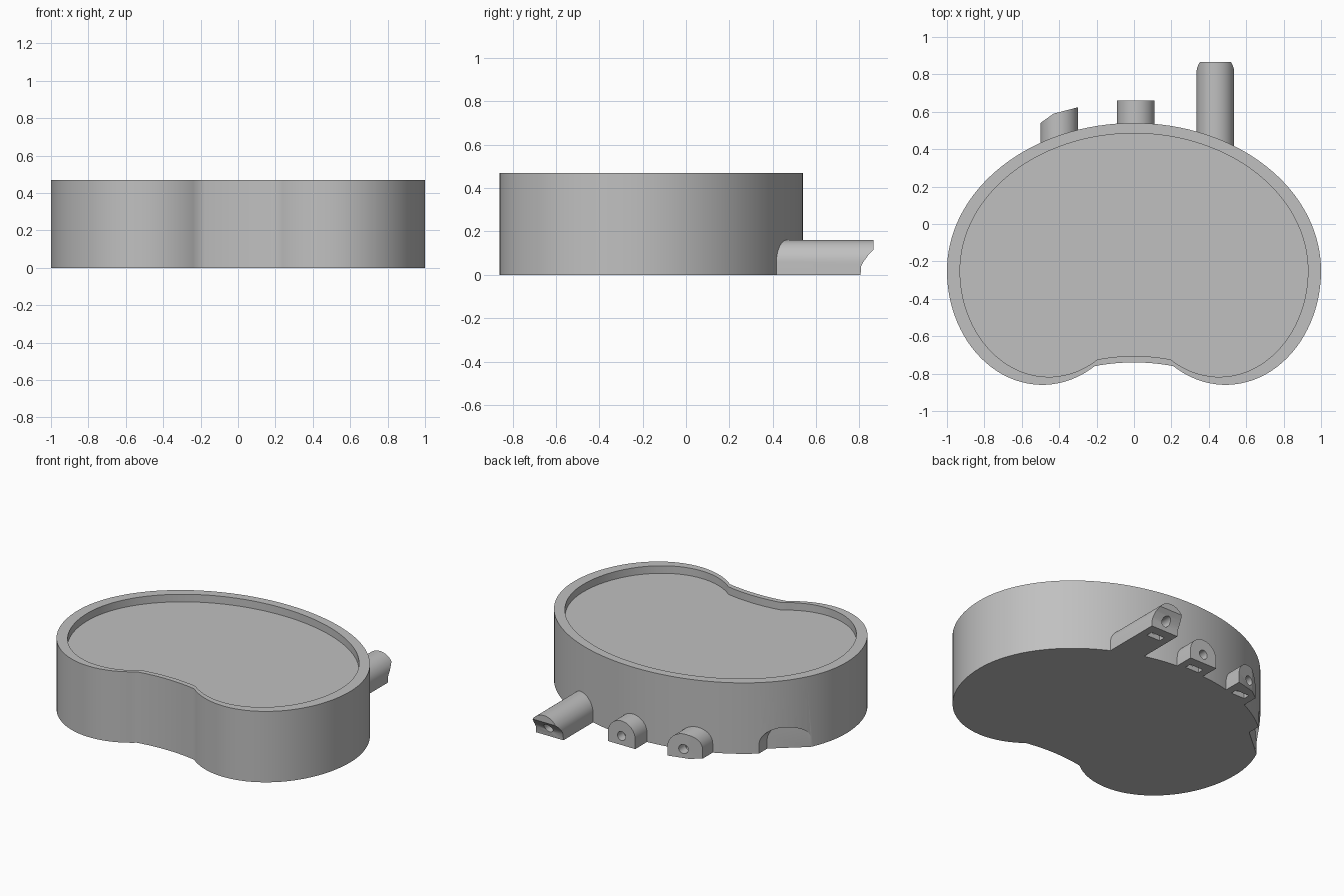
import bpy, bmesh
from math import sin, cos, pi, acos, sqrt

cube = bpy.data.objects.get("Cube")
if cube:
    bpy.data.objects.remove(cube, do_unlink=True)

grey = bpy.data.materials.new("plain grey")
grey.use_nodes = True
grey.diffuse_color = (0.53, 0.53, 0.53, 1)
grey.node_tree.nodes["Principled BSDF"].inputs["Base Color"].default_value = grey.diffuse_color


def prism(name, profile, axis, lo, hi, slant=0, centre=0):
    """Extrude a 2D profile along an axis; slant shears the lower end across x."""
    place = {"x": lambda a, b, d: (d, a, b),
             "y": lambda a, b, d: (a, d, b),
             "z": lambda a, b, d: (a, b, d)}[axis]
    bm = bmesh.new()
    ends = [[bm.verts.new(place(a, b, d + s * (a - centre))) for a, b in profile]
            for d, s in ((lo, slant), (hi, 0))]
    n = len(profile)
    for ring in ends:
        bm.faces.new(ring)
    for i in range(n):
        j = (i + 1) % n
        bm.faces.new((ends[0][i], ends[0][j], ends[1][j], ends[1][i]))
    bmesh.ops.recalc_face_normals(bm, faces=bm.faces)
    mesh = bpy.data.meshes.new(name)
    bm.to_mesh(mesh)
    bm.free()
    mesh.materials.append(grey)
    obj = bpy.data.objects.new(name, mesh)
    bpy.context.collection.objects.link(obj)
    return obj


def cut(obj, cutter):
    """Subtract the cutter, then discard it."""
    cutter.hide_render = True
    mod = obj.modifiers.new("cut", "BOOLEAN")
    mod.operation, mod.solver, mod.object = "DIFFERENCE", "EXACT", cutter
    bpy.context.view_layer.objects.active = obj
    bpy.ops.object.modifier_apply(modifier=mod.name)
    bpy.data.objects.remove(cutter, do_unlink=True)


def smooth(obj):
    bpy.ops.object.select_all(action="DESELECT")
    obj.select_set(True)
    bpy.context.view_layer.objects.active = obj
    bpy.ops.object.shade_smooth_by_angle(angle=pi / 6)


def arch(x, bottom=0.0, r=0.1, z=0.06, n=24):
    return ([(x + r, bottom)] +
            [(x + r * cos(pi * i / n), z + r * sin(pi * i / n)) for i in range(n + 1)] +
            [(x - r, bottom)])


def circle(x, z, r, n=24):
    return [(x + r * cos(2 * pi * i / n), z + r * sin(2 * pi * i / n)) for i in range(n)]


MID = -0.25


def kidney(scale=1.0):
    """Half ellipse at the back, two lobes and a shallow waist at the front."""
    back = [(cos(pi * i / 64), MID + 0.79 * sin(pi * i / 64)) for i in range(65)]
    sweep = pi / 2 + acos(sqrt(1 - (0.28 / 0.51) ** 2))
    lobe = [(0.49 + 0.51 * cos(sweep * i / 32), MID - 0.61 * sin(sweep * i / 32))
            for i in range(1, 33)]
    edge_x, edge_y = lobe[-1]
    waist = [(edge_x * t / 6, -0.74 + (edge_y + 0.74) * (t / 6) ** 2)
             for t in range(-5, 6)]
    pts = back + [(-x, y) for x, y in lobe] + waist + lobe[::-1]
    return [(x * scale, MID + (y - MID) * scale) for x, y in pts]


# Kidney-shaped body with a shallow recessed top
body = prism("body", kidney(), "z", 0, 0.47)
cut(body, prism("recess_cutter", kidney(0.93), "z", 0.42, 0.6))

# Arched pocket at the back right, with a slanted inner wall
pocket_x = -0.835
cut(body, prism("pocket_cutter", arch(pocket_x, -0.1), "y", 0.115, 0.6, 0.85, pocket_x))
smooth(body)

# Arched lugs along the back: name, x, start, end, slot position
lugs = {}
for name, x, start, end, slot in (("long_lug", 0.435, 0.38, 0.865, 0.72),
                                  ("middle_lug", 0.01, 0.5, 0.66, 0.575),
                                  ("right_lug", -0.4, 0.4, 0.625, 0.515)):
    lug = prism(name, arch(x), "y", start, end)
    # Shaped ends
    if name == "long_lug":
        scoop = [(0.804, -0.1), (0.805, 0), (0.808, 0.04), (0.818, 0.06),
                 (0.84, 0.09), (0.866, 0.116), (1, 0.116), (1, -0.1)]
        cut(lug, prism("scoop_cutter", scoop, "x", x - 0.2, x + 0.2))
    if name == "right_lug":
        bevel = [(-0.6, 0.47), (-0.5, 0.54), (-0.43, 0.59), (-0.3, 0.624),
                 (-0.2, 0.65), (-0.2, 0.9), (-0.6, 0.9)]
        cut(lug, prism("bevel_cutter", bevel, "z", -0.1, 0.3))
    # Screw hole and the slot underneath
    cut(lug, prism("hole_cutter", circle(x, 0.06, 0.03), "y", slot - 0.03, 1))
    box = [(x + sx * 0.05, slot + sy * 0.022)
           for sx, sy in ((-1, -1), (1, -1), (1, 1), (-1, 1))]
    cut(lug, prism("slot_cutter", box, "z", -0.1, 0.1))
    smooth(lug)
